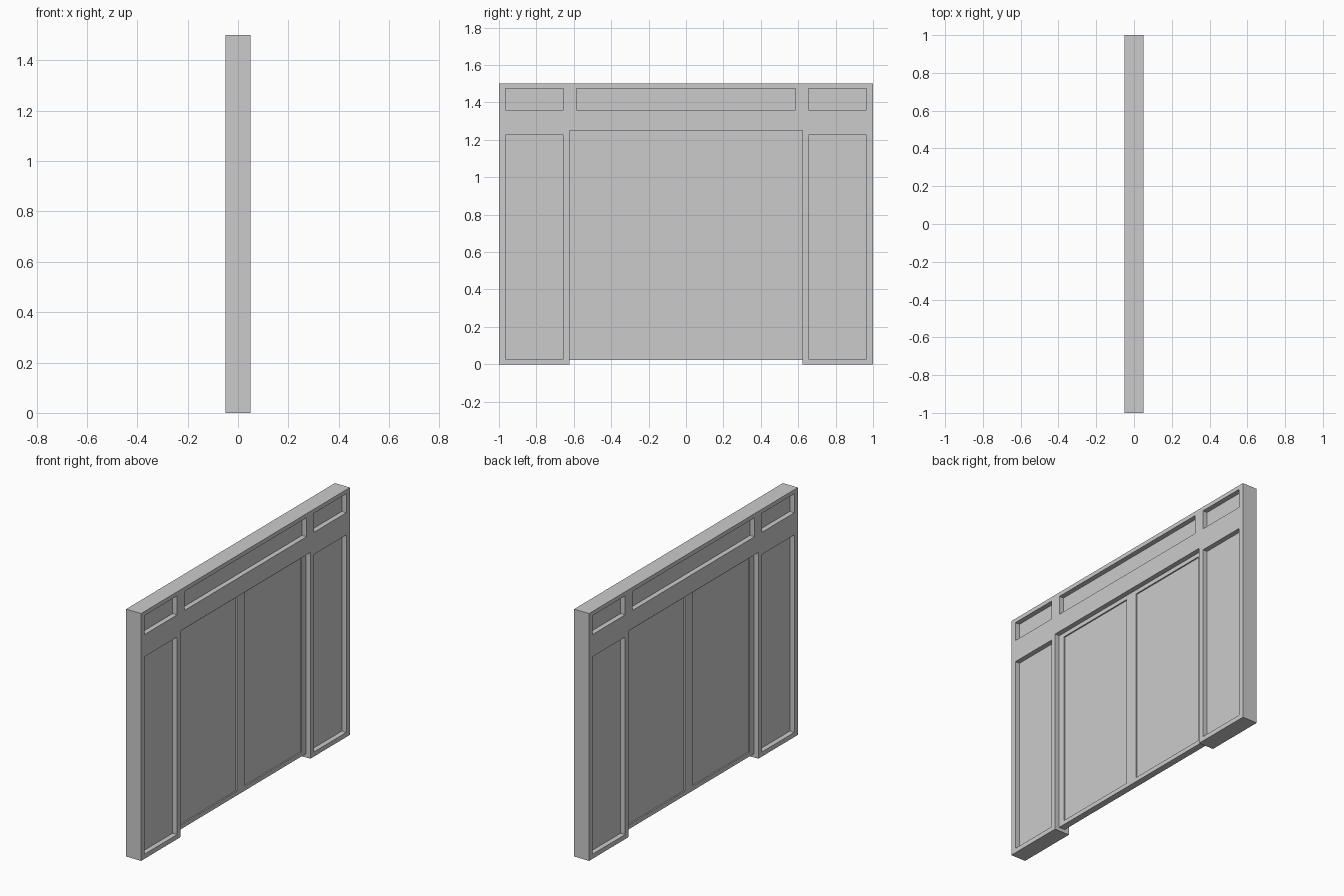
import bpy, bmesh

if "Cube" in bpy.data.objects:
    bpy.data.objects.remove(bpy.data.objects["Cube"])


def relief_slab(name, outer, pockets):
    """Two-sided slab in the YZ plane.
    outer = (y0, y1, z0, z1, half_thickness); each pocket overrides the
    half thickness inside its rectangle (0 = cut right through)."""
    rects = [outer] + pockets
    ys = sorted({v for r in rects for v in r[:2]})
    zs = sorted({v for r in rects for v in r[2:4]})
    ny, nz = len(ys) - 1, len(zs) - 1

    def half(i, j):
        if not (0 <= i < ny and 0 <= j < nz):
            return 0.0
        y, z = (ys[i] + ys[i + 1]) / 2, (zs[j] + zs[j + 1]) / 2
        h = 0.0
        for y0, y1, z0, z1, t in rects:
            if y0 < y < y1 and z0 < z < z1:
                h = t
        return h

    bm = bmesh.new()

    def quad(*pts):
        bm.faces.new([bm.verts.new(p) for p in pts])

    def step(a, b, p, q):
        # wall between neighbouring cells of different thickness
        if abs(a - b) < 1e-6:
            return
        lo, hi = sorted((a, b))
        spans = [(-hi, hi)] if lo == 0 else [(lo, hi), (-hi, -lo)]
        for s, e in spans:
            c = [(s, *p), (e, *p), (e, *q), (s, *q)]
            quad(*(c if a > b else c[::-1]))

    for i in range(ny + 1):
        for j in range(nz + 1):
            h = half(i, j)
            if h > 0:
                y0, y1, z0, z1 = ys[i], ys[i + 1], zs[j], zs[j + 1]
                quad((h, y0, z0), (h, y1, z0), (h, y1, z1), (h, y0, z1))
                quad((-h, y0, z0), (-h, y0, z1), (-h, y1, z1), (-h, y1, z0))
            if j < nz:
                step(half(i - 1, j), h, (ys[i], zs[j]), (ys[i], zs[j + 1]))
            if i < ny:
                step(half(i, j - 1), h, (ys[i], zs[j]), (ys[i + 1], zs[j]))

    bmesh.ops.remove_doubles(bm, verts=bm.verts, dist=1e-5)
    bmesh.ops.recalc_face_normals(bm, faces=bm.faces)
    mesh = bpy.data.meshes.new(name)
    bm.to_mesh(mesh)
    bm.free()
    ob = bpy.data.objects.new(name, mesh)
    bpy.context.collection.objects.link(ob)
    return ob


def both_sides(y0, y1, z0, z1, t):
    return [(y0, y1, z0, z1, t), (-y1, -y0, z0, z1, t)]


WALL, PANE, DOOR, DOOR_PANE = 0.05, 0.02, 0.02, 0.012

# surround: side lights, transom lights and the door opening
relief_slab("entrance_surround", (-1, 1, 0, 1.5, WALL),
            both_sides(0.655, 0.966, 0.028, 1.225, PANE)
            + both_sides(0.655, 0.966, 1.36, 1.475, PANE)
            + [(-0.585, 0.585, 1.36, 1.475, PANE),
               (-0.622, 0.622, 0, 1.25, 0.0)])

# double door with a recessed pane in each leaf
relief_slab("double_door", (-0.622, 0.622, 0.022, 1.25, DOOR),
            both_sides(0.04, 0.581, 0.048, 1.225, DOOR_PANE))
